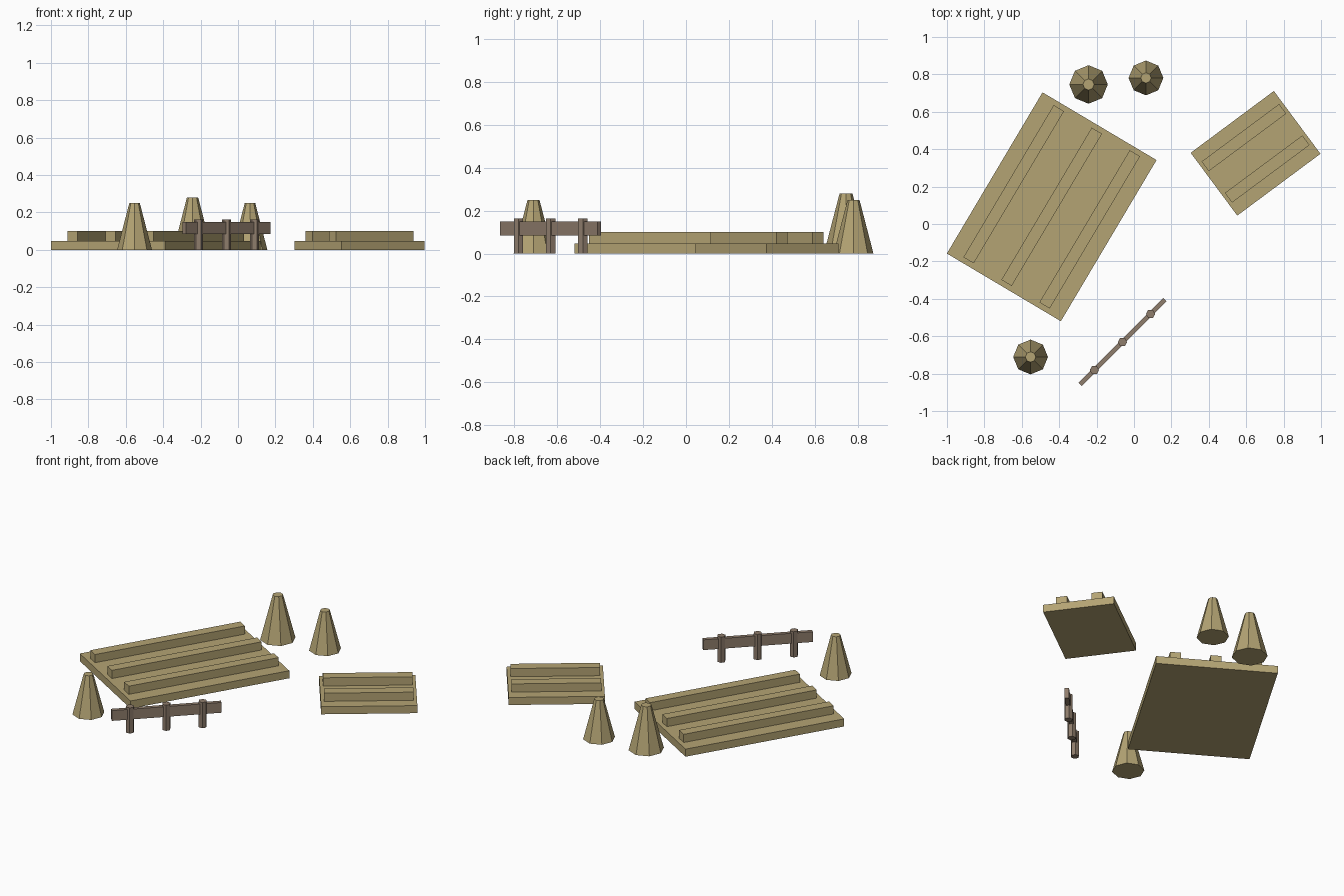
import bpy, math
from mathutils import Vector, Matrix

if "Cube" in bpy.data.objects:
    bpy.data.objects.remove(bpy.data.objects["Cube"])


def material(name, rgb):
    m = bpy.data.materials.new(name)
    m.diffuse_color = (*rgb, 1.0)
    m.use_nodes = True
    m.node_tree.nodes["Principled BSDF"].inputs["Base Color"].default_value = m.diffuse_color
    return m


STRAW = material("straw", (0.456, 0.371, 0.174))
WOOD = material("weathered wood", (0.275, 0.205, 0.15))


def finish(name, mat):
    ob = bpy.context.object
    ob.name = name
    ob.data.materials.append(mat)
    return ob


def box(name, mat, centre, size, angle):
    """Box from its bottom centre, size and turn about z."""
    bpy.ops.mesh.primitive_cube_add(size=1)
    ob = finish(name, mat)
    ob.data.transform(Matrix.Diagonal((*size, 1)))
    ob.location = (centre[0], centre[1], centre[2] + size[2] / 2)
    ob.rotation_euler.z = math.radians(angle)
    return ob


def cone(name, mat, x, y, r1, r2, h, sides):
    bpy.ops.mesh.primitive_cone_add(vertices=sides, radius1=r1, radius2=r2,
                                    depth=h, location=(x, y, h / 2))
    return finish(name, mat)


def field(name, centre, length, width, angle, row_length, rows):
    """Flat plot with evenly spaced raised crop rows along its length."""
    box(name + "_plot", STRAW, (*centre, 0), (length, width, 0.048), angle)
    across = Vector((-math.sin(math.radians(angle)), math.cos(math.radians(angle))))
    for i in range(rows):
        p = Vector(centre) + across * width * ((i + 0.5) / rows - 0.5)
        box(f"{name}_row_{i + 1}", STRAW, (p.x, p.y, 0.048),
            (row_length, 0.064, 0.052), angle)


# fields
field("large_field", (-0.44, 0.092), 1.002, 0.709, 59.3, 0.946, 3)
field("small_field", (0.65, 0.378), 0.554, 0.418, 36.6, 0.516, 2)

# haystacks
for i, (x, y, r1, r2, h) in enumerate([(-0.243, 0.746, 0.103, 0.03, 0.28),
                                       (0.064, 0.781, 0.093, 0.028, 0.25),
                                       (-0.553, -0.711, 0.093, 0.028, 0.25)]):
    cone(f"haystack_{i + 1}", STRAW, x, y, r1, r2, h, 8)

# fence: one rail through three posts
FX, FY = -0.0615, -0.631
box("fence_rail", WOOD, (FX, FY, 0.084), (0.64, 0.025, 0.065), 45)
for i in (-1, 0, 1):
    post = cone(f"fence_post_{i + 2}", WOOD, FX + i * 0.15, FY + i * 0.15,
                0.025, 0.025, 0.163, 6)
    post.rotation_euler.z = math.radians(30)
